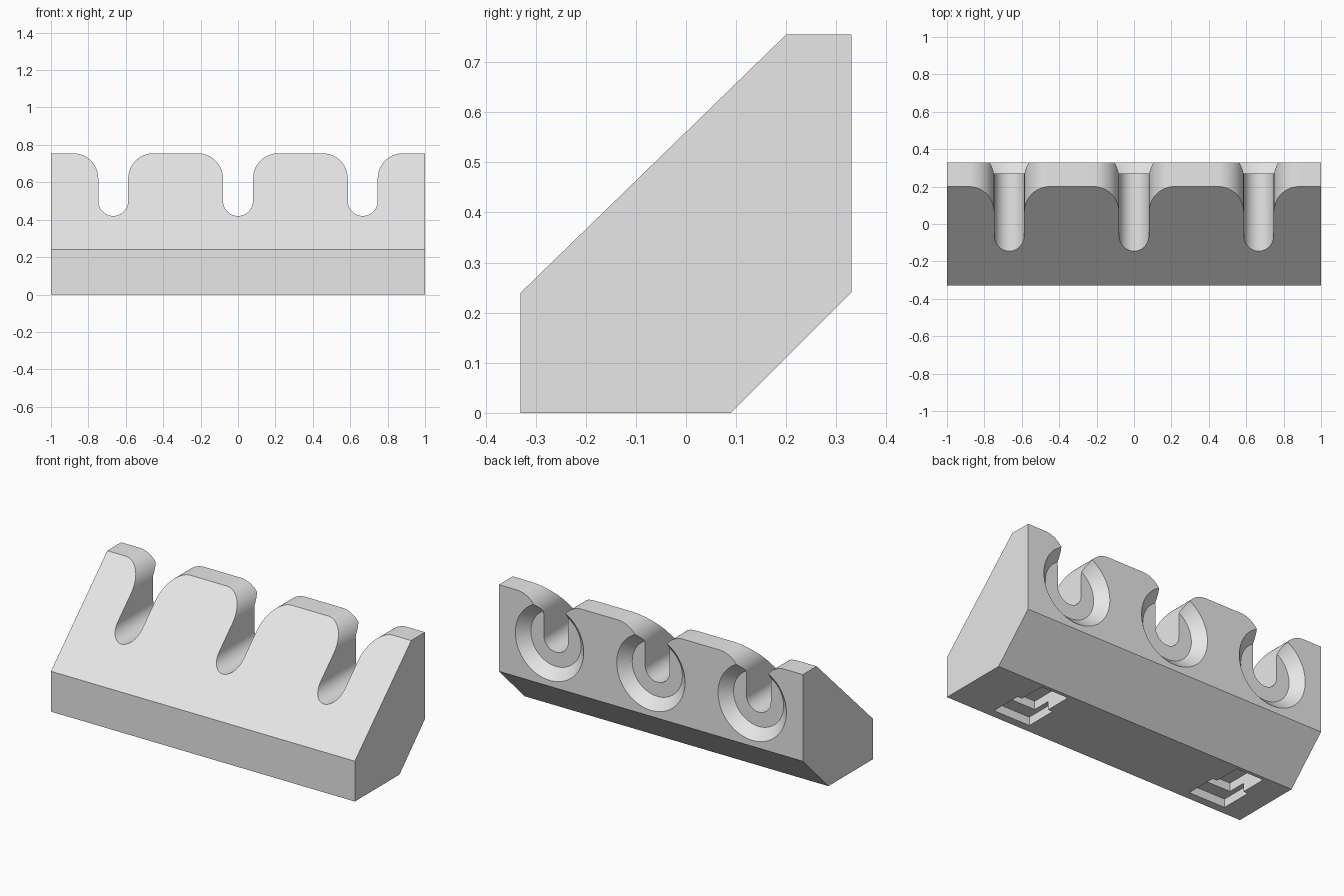
import bpy, bmesh, math
from mathutils import Matrix, Vector

cube = bpy.data.objects.get("Cube")
if cube:
    bpy.data.objects.remove(cube, do_unlink=True)

grey = bpy.data.materials.new("light_grey")
grey.use_nodes = True
colour = (0.8, 0.8, 0.8, 1)
grey.diffuse_color = colour
grey.node_tree.nodes["Principled BSDF"].inputs["Base Color"].default_value = colour


def make_object(name, bm):
    bmesh.ops.recalc_face_normals(bm, faces=bm.faces)
    mesh = bpy.data.meshes.new(name)
    bm.to_mesh(mesh)
    bm.free()
    mesh.materials.append(grey)
    obj = bpy.data.objects.new(name, mesh)
    bpy.context.collection.objects.link(obj)
    return obj


def prism(name, points, direction):
    bm = bmesh.new()
    face = bm.faces.new([bm.verts.new(p) for p in points])
    new = bmesh.ops.extrude_face_region(bm, geom=[face])["geom"]
    verts = [v for v in new if isinstance(v, bmesh.types.BMVert)]
    bmesh.ops.translate(bm, verts=verts, vec=Vector(direction))
    return make_object(name, bm)


def arc(cx, cz, radius, start, end, steps):
    angles = [math.radians(start + (end - start) * i / steps) for i in range(steps + 1)]
    return [(cx + radius * math.cos(a), cz + radius * math.sin(a)) for a in angles]


def box(name, x0, x1, y0, y1, z0, z1):
    return prism(name, [(x0, y0, z0), (x1, y0, z0), (x1, y1, z0), (x0, y1, z0)],
                 (0, 0, z1 - z0))


def cut(target, cutter):
    cutter.hide_render = True
    mod = target.modifiers.new("cut", "BOOLEAN")
    mod.operation = "DIFFERENCE"
    mod.solver = "EXACT"
    mod.object = cutter
    bpy.ops.object.select_all(action="DESELECT")
    bpy.context.view_layer.objects.active = target
    target.select_set(True)
    bpy.ops.object.modifier_apply(modifier=mod.name)
    bpy.data.objects.remove(cutter, do_unlink=True)


# Wedge-shaped rack body
profile = [(-0.33, 0), (0.09, 0), (0.33, 0.24), (0.33, 0.755), (0.2, 0.755), (-0.33, 0.24)]
body = prism("rack_body", [(-1, y, z) for y, z in profile], (2, 0, 0))

# Round-bottomed slots with flared mouths and bevelled seats at the back
right_half = arc(0, 0.5, 0.08, -90, 0, 16) + arc(0.215, 0.62, 0.135, 180, 90, 20)
right_half.append((0.215, 0.85))
outline = right_half + [(-x, z) for x, z in reversed(right_half[1:])]
for cx in (-0.667, 0, 0.667):
    cut(body, prism("slot_cutter", [(cx + x, -0.5, z) for x, z in outline], (0, 1, 0)))
    bm = bmesh.new()
    bmesh.ops.create_cone(
        bm, cap_ends=True, segments=64, radius1=0.235, radius2=0.165, depth=0.07,
        matrix=Matrix.Translation((cx, 0.305, 0.5)) @ Matrix.Rotation(math.pi / 2, 4, "X"))
    cut(body, make_object("seat_cutter", bm))

# Stepped mounting sockets underneath
for cx in (0.6, -0.733):
    cut(body, box("socket_wide_cutter", cx - 0.12, cx + 0.12, -0.28, -0.09, -0.1, 0.05))
    cut(body, box("socket_deep_cutter", cx - 0.09, cx + 0.09, -0.2, 0.07, -0.1, 0.1))

# Smooth curves, crisp edges
bpy.ops.object.select_all(action="DESELECT")
bpy.context.view_layer.objects.active = body
body.select_set(True)
bpy.ops.object.shade_smooth_by_angle(angle=math.radians(25))
